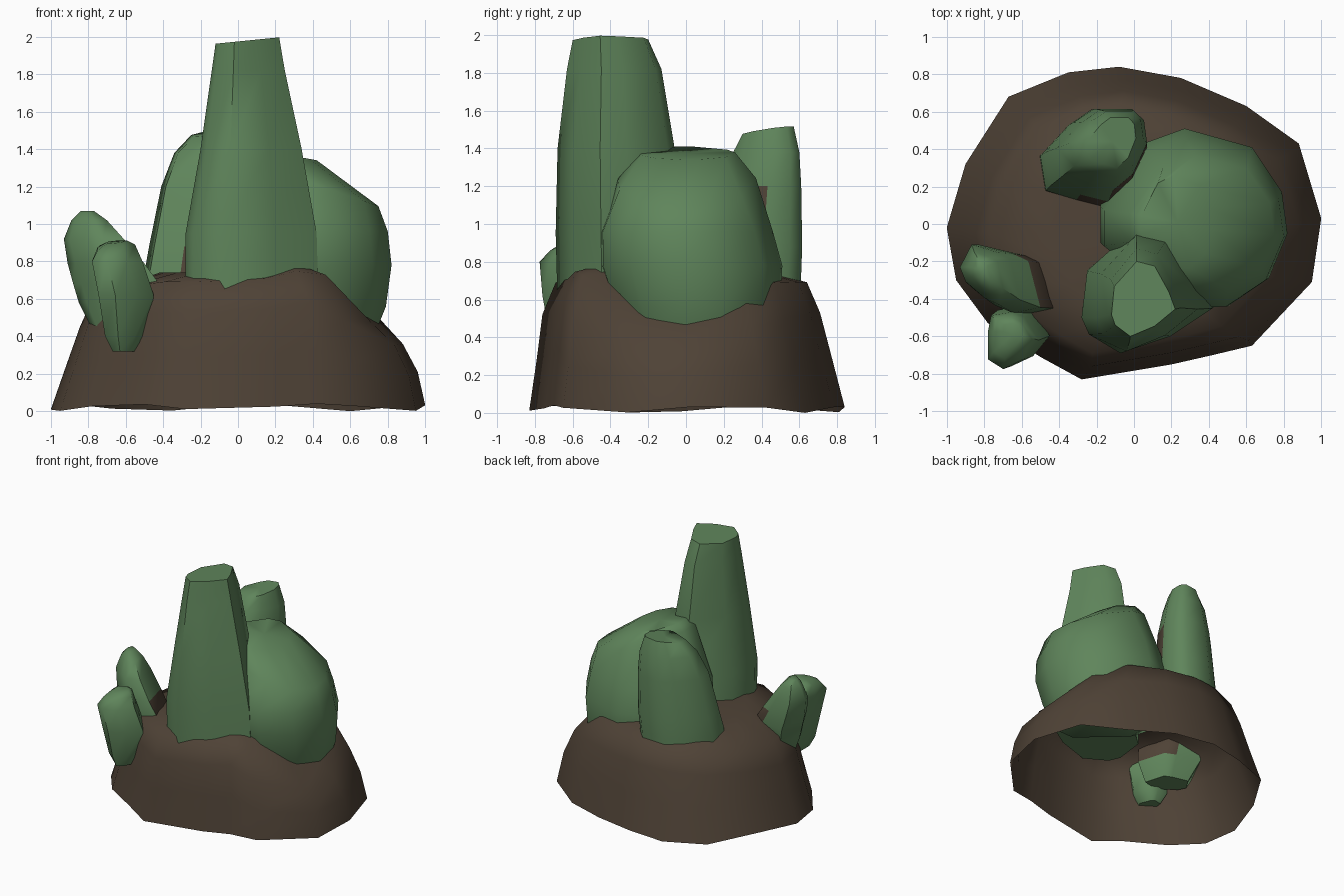
import bpy, bmesh, math
from mathutils import Vector

if "Cube" in bpy.data.objects:
    bpy.data.objects.remove(bpy.data.objects["Cube"])


def material(name, col):
    m = bpy.data.materials.new(name)
    m.diffuse_color = (*col, 1)
    m.use_nodes = True
    m.node_tree.nodes["Principled BSDF"].inputs["Base Color"].default_value = m.diffuse_color
    return m


GREEN = material("moss green", (0.115, 0.235, 0.105))
BROWN = material("earth brown", (0.078, 0.055, 0.037))


def loft(name, outline, rings, mats, bottom=True, warp=None, stain=None, angle=55):
    """Loft an outline through rings (z, x0, x1, y0, y1[, slope_x, slope_y])."""
    xs, ys = [p[0] for p in outline], [p[1] for p in outline]
    unit = [((x - min(xs)) / (max(xs) - min(xs)), (y - min(ys)) / (max(ys) - min(ys)))
            for x, y in outline]
    bm = bmesh.new()
    loops = []
    for z, x0, x1, y0, y1, *s in rings:
        sx, sy = s if s else (0, 0)
        loop = []
        for u, v in unit:
            p = Vector((x0 + u * (x1 - x0), y0 + v * (y1 - y0), 0))
            p.z = z + sx * (u - .5) * (x1 - x0) + sy * (v - .5) * (y1 - y0)
            if warp:
                p.z = warp(p)
            loop.append(bm.verts.new(p))
        loops.append(loop)
    n = len(unit)
    for a, b in zip(loops, loops[1:]):
        for i in range(n):
            j = (i + 1) % n
            bm.faces.new((a[i], a[j], b[j], b[i]))
    caps = [bm.faces.new(loops[-1])]
    if bottom:
        caps.append(bm.faces.new(loops[0][::-1]))
    bmesh.ops.poke(bm, faces=caps)
    bm.normal_update()
    # Earth clinging to some faces, chosen by normal and centre
    if stain:
        for f in bm.faces:
            if stain(f.normal, f.calc_center_median()):
                f.material_index = 1
    me = bpy.data.meshes.new(name)
    bm.to_mesh(me)
    bm.free()
    ob = bpy.data.objects.new(name, me)
    bpy.context.collection.objects.link(ob)
    for m in mats:
        me.materials.append(m)
    bpy.ops.object.select_all(action='DESELECT')
    ob.select_set(True)
    bpy.context.view_layer.objects.active = ob
    bpy.ops.object.shade_smooth_by_angle(angle=math.radians(angle))
    return ob


# Hollow earth mound, open underneath, with a dip on the right and a rise in front
def mound_height(p):
    back = min(1, max(0, p.y / .4))
    low = min(.24, max(0, p.x - .44) * .85) * (1 - .6 * back)
    low += .3 * max(0, -p.x - .5)
    rise = .07 * math.exp(-((p.x - .4) / .22) ** 2) if p.y < -.3 else 0
    wave = .02 + .02 * math.sin(5 * math.atan2(p.y, p.x) + .5)
    t = p.z / .74
    return p.z * (1 - low / .74) + rise * t + wave * (1 - t)


loft("earth_mound",
     [(-1, -.02), (-.95, -.3), (-.78, -.53), (-.5, -.71), (-.28, -.83), (.2, -.75),
      (.42, -.7), (.63, -.65), (.95, -.31), (1, .03), (.88, .43), (.6, .63), (.25, .78),
      (-.08, .84), (-.35, .81), (-.67, .68), (-.9, .32)],
     [(0, -1, 1, -.83, .84), (.28, -.92, .96, -.79, .77), (.52, -.845, .88, -.76, .71),
      (.69, -.77, .75, -.69, .64), (.74, -.42, .45, -.5, .45)],
     [BROWN], bottom=False, warp=mound_height, angle=60)

# Tall front stone
loft("tall_stone",
     [(-.07, -.69), (.2, -.6), (.43, -.45), (.36, -.3), (.2, -.07), (0, -.03),
      (-.25, -.25), (-.28, -.5), (-.24, -.59)],
     [(.58, -.28, .43, -.68, -.03), (.95, -.28, .42, -.69, -.03), (1.4, -.2, .34, -.68, -.06),
      (1.82, -.14, .25, -.63, -.13), (1.98, -.12, .22, -.6, -.2, .1, 0)],
     [GREEN])

# Wide right stone with a sloping top
loft("wide_stone",
     [(.25, -.45), (.5, -.44), (.72, -.29), (.82, -.05), (.79, .17), (.63, .41), (.27, .51),
      (.05, .43), (-.18, .1), (-.18, -.1)],
     [(.46, 0, .75, -.33, .46), (.56, -.15, .79, -.38, .5), (.78, -.18, .82, -.45, .51),
      (.96, -.16, .8, -.45, .46), (1.23, -.02, .75, -.36, .37, -.35, 0),
      (1.375, .04, .42, -.24, .26, -.18, 0)],
     [GREEN])

# Rear left stone, earthy on its inner side
loft("rear_stone",
     [(-.15, .09), (-.02, .2), (.07, .4), (.05, .55), (-.02, .62), (-.23, .62),
      (-.35, .54), (-.51, .37), (-.48, .18), (-.31, .13)],
     [(.55, -.51, .05, .09, .6), (.74, -.5, .06, .09, .61), (.88, -.475, .07, .12, .615),
      (1.2, -.41, .07, .18, .61), (1.38, -.34, .05, .25, .6),
      (1.49, -.25, .01, .3, .57, .12, .12)],
     [GREEN, BROWN],
     stain=lambda n, c: (n.x > .55 and n.y < -.2 and c.z < 1.2)
     or (n.y < -.8 and c.x > -.29 and .65 < c.z < .85))

# Small outward-leaning stone
loft("small_left_stone",
     [(-.83, -.11), (-.93, -.25), (-.88, -.34), (-.72, -.44), (-.6, -.48), (-.42, -.45),
      (-.5, -.2), (-.6, -.16)],
     [(.42, -.77, -.48, -.46, -.22), (.58, -.85, -.42, -.48, -.14), (.68, -.88, -.42, -.48, -.12),
      (.79, -.91, -.5, -.475, -.11), (.92, -.93, -.61, -.43, -.11),
      (1.02, -.89, -.7, -.36, -.15), (1.07, -.84, -.77, -.3, -.2)],
     [GREEN, BROWN],
     stain=lambda n, c: .6 < c.z < .78 and c.x > -.62 and n.x > 0 and c.y > -.42)

# Smallest front stone
loft("smallest_stone",
     [(-.78, -.72), (-.68, -.775), (-.55, -.72), (-.45, -.61), (-.54, -.48), (-.62, -.45),
      (-.76, -.47), (-.78, -.56)],
     [(.32, -.67, -.54, -.69, -.47), (.4, -.71, -.48, -.72, -.43), (.62, -.745, -.45, -.76, -.44),
      (.8, -.78, -.51, -.775, -.47), (.88, -.75, -.55, -.72, -.5, .1, .15),
      (.905, -.7, -.59, -.66, -.53, .1, .1)],
     [GREEN])
